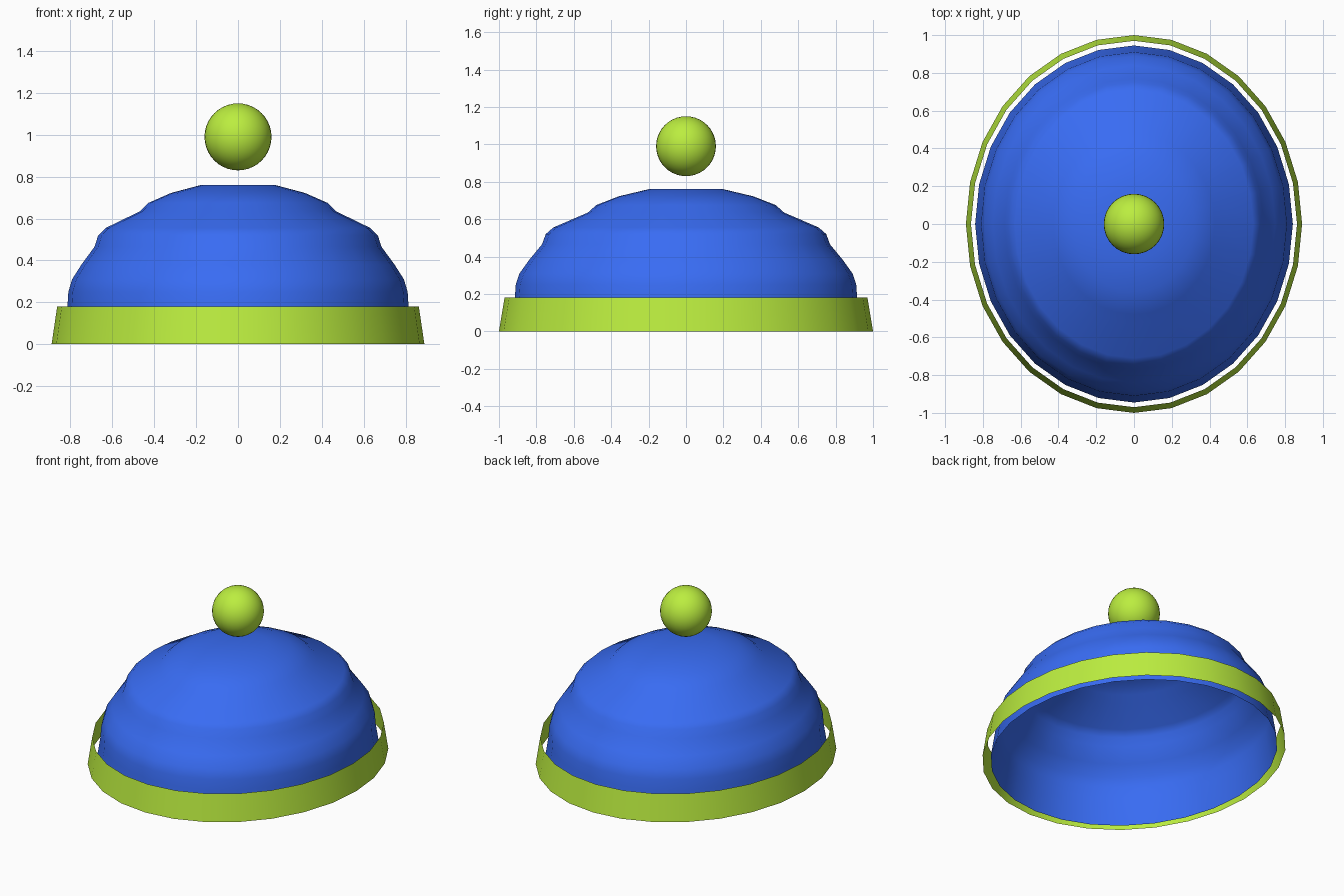
import bpy, bmesh, math

if "Cube" in bpy.data.objects:
    bpy.data.objects.remove(bpy.data.objects["Cube"])

SEGMENTS = 28
RX = 0.89  # the hat is an oval: x is narrower than y

def material(name, color):
    m = bpy.data.materials.new(name)
    m.diffuse_color = color
    m.use_nodes = True
    m.node_tree.nodes["Principled BSDF"].inputs["Base Color"].default_value = m.diffuse_color
    return m

def oval_lathe(name, profile, mat, cap=False):
    """Sweep (y radius, height) points round an oval; open sheet, optional top cap."""
    bm = bmesh.new()
    rings = []
    for r, z in profile:
        rings.append([bm.verts.new((r * RX * math.sin(i * math.tau / SEGMENTS),
                                    -r * math.cos(i * math.tau / SEGMENTS), z))
                      for i in range(SEGMENTS)])
    for low, high in zip(rings, rings[1:]):
        for i in range(SEGMENTS):
            j = (i + 1) % SEGMENTS
            bm.faces.new((low[i], low[j], high[j], high[i]))
    if cap:
        bm.faces.new(rings[-1])
    mesh = bpy.data.meshes.new(name)
    bm.to_mesh(mesh)
    bm.free()
    obj = bpy.data.objects.new(name, mesh)
    bpy.context.collection.objects.link(obj)
    mesh.materials.append(mat)
    mesh.shade_smooth()
    return obj

blue = material("blue_knit", (0.04, 0.15, 0.9, 1))
lime = material("lime_knit", (0.5, 0.85, 0.05, 1))

# Domed crown with two soft folds, open underneath
oval_lathe("hat_crown", [
    (0.945, 0.0), (0.915, 0.18), (0.91, 0.25), (0.89, 0.31), (0.84, 0.38),
    (0.77, 0.465), (0.75, 0.52), (0.71, 0.555), (0.525, 0.635), (0.48, 0.675),
    (0.36, 0.722), (0.2, 0.76)], blue, cap=True)

# Turned-up band, a thin sheet standing clear of the crown
oval_lathe("hat_band", [(1.0, 0.0), (0.97, 0.18)], lime)

# Pom-pom
bpy.ops.mesh.primitive_uv_sphere_add(segments=32, ring_count=20, radius=0.16,
                                     location=(0, 0, 0.99))
pom = bpy.context.object
pom.name = "pompom"
pom.data.materials.append(lime)
bpy.ops.object.shade_smooth()
